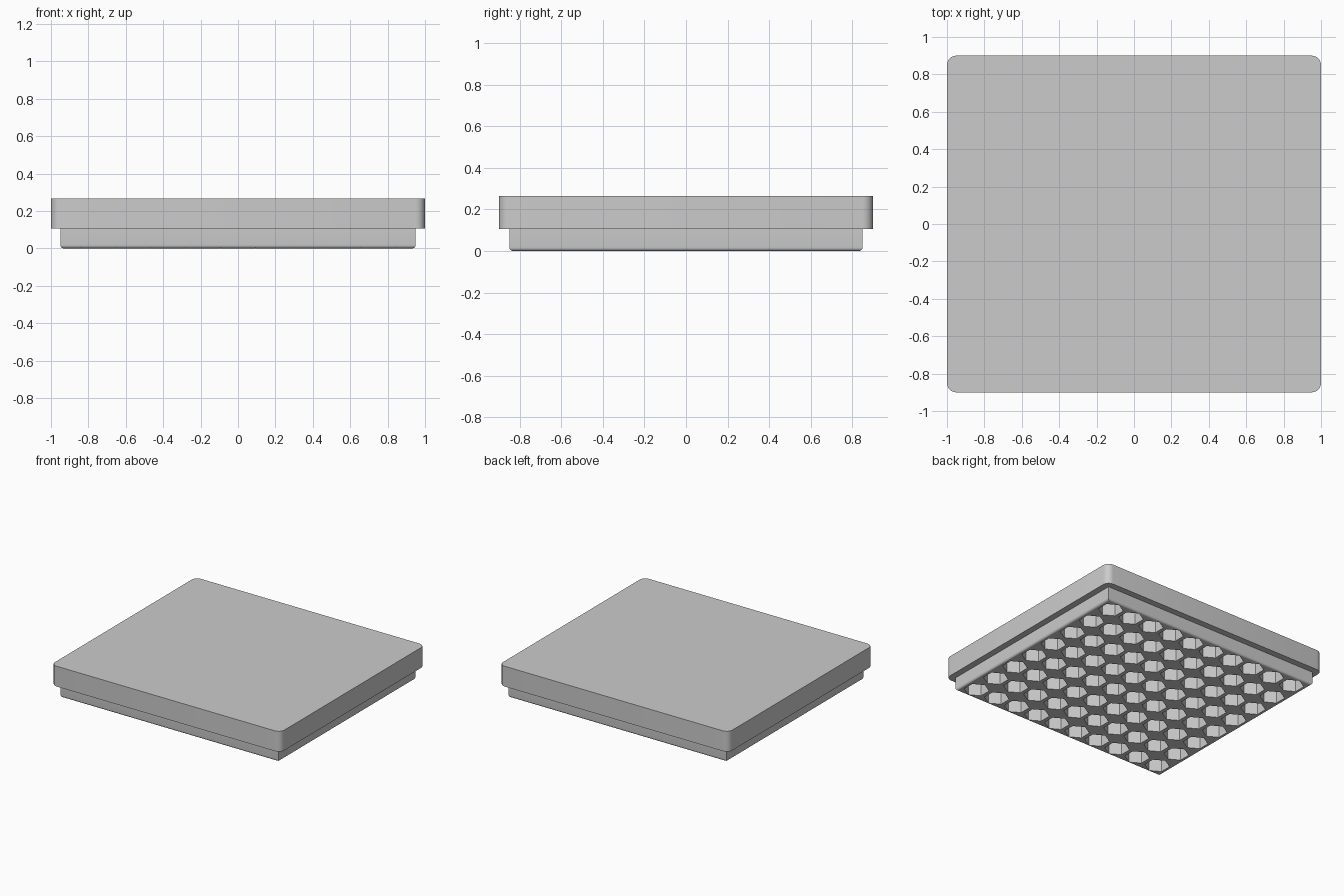
import bpy, bmesh, math
from mathutils import Matrix

if "Cube" in bpy.data.objects:
    bpy.data.objects.remove(bpy.data.objects["Cube"], do_unlink=True)

grey = bpy.data.materials.new("plain_grey")
grey.use_nodes = True
grey.diffuse_color = (0.6, 0.6, 0.6, 1)
grey.node_tree.nodes["Principled BSDF"].inputs["Base Color"].default_value = (0.6, 0.6, 0.6, 1)


def finish(name, bm):
    mesh = bpy.data.meshes.new(name)
    bm.to_mesh(mesh)
    bm.free()
    mesh.materials.append(grey)
    obj = bpy.data.objects.new(name, mesh)
    bpy.context.collection.objects.link(obj)
    return obj


def block(name, width, depth, bottom, top, radius, rounded):
    """Box whose edges chosen by the rounded rule are filleted."""
    bm = bmesh.new()
    bmesh.ops.create_cube(bm, size=1)
    bmesh.ops.scale(bm, vec=(width, depth, top - bottom), verts=bm.verts)
    bmesh.ops.translate(bm, vec=(0, 0, (top + bottom) / 2), verts=bm.verts)
    edges = [e for e in bm.edges if rounded(e.verts[0].co, e.verts[1].co)]
    bmesh.ops.bevel(bm, geom=edges, offset=radius, segments=6, profile=0.5, affect='EDGES')
    return finish(name, bm)


def smooth(obj):
    bpy.ops.object.select_all(action='DESELECT')
    obj.select_set(True)
    bpy.context.view_layer.objects.active = obj
    bpy.ops.object.shade_smooth_by_angle(angle=math.radians(30))


# Upper slab with rounded vertical corners
STEP = 0.105
slab = block("lid_slab", 2.0, 1.8, STEP, 0.265, 0.05,
             lambda a, b: abs(a.z - b.z) > 0.01)

# Narrower plug underneath with a filleted bottom rim
plug = block("lid_plug", 1.9, 1.7, 0, STEP, 0.018,
             lambda a, b: max(a.z, b.z) < 0.01)

# Grid of hexagonal pockets sunk into the underside of the plug
COLUMNS, ROWS = 10, 8
PITCH_X, PITCH_Y = 0.187, 0.213
RADIUS, DEPTH = 0.09, 0.16
bm = bmesh.new()
for i in range(COLUMNS):
    for j in range(ROWS):
        x = (i - (COLUMNS - 1) / 2) * PITCH_X
        y = (j - (ROWS - 1) / 2) * PITCH_Y
        place = Matrix.Translation((x, y, 0)) @ Matrix.Rotation(math.radians(30), 4, 'Z')
        # A vertex of each hexagon points along y
        hexagon = bmesh.ops.create_cone(bm, cap_ends=True, segments=6, radius1=RADIUS,
                                        radius2=RADIUS, depth=2 * DEPTH)
        verts = hexagon["verts"]
        if any(abs(v.co.y) > RADIUS * 0.99 for v in verts):
            place = Matrix.Translation((x, y, 0))
        bmesh.ops.transform(bm, matrix=place, verts=verts)
cutter = finish("pocket_cutter", bm)
cutter.hide_render = True

for obj in (slab, plug):
    cut = obj.modifiers.new("pockets", 'BOOLEAN')
    cut.operation = 'DIFFERENCE'
    cut.solver = 'EXACT'
    cut.object = cutter
    bpy.context.view_layer.objects.active = obj
    bpy.ops.object.select_all(action='DESELECT')
    obj.select_set(True)
    bpy.ops.object.modifier_apply(modifier=cut.name)
    smooth(obj)

bpy.data.objects.remove(cutter, do_unlink=True)
